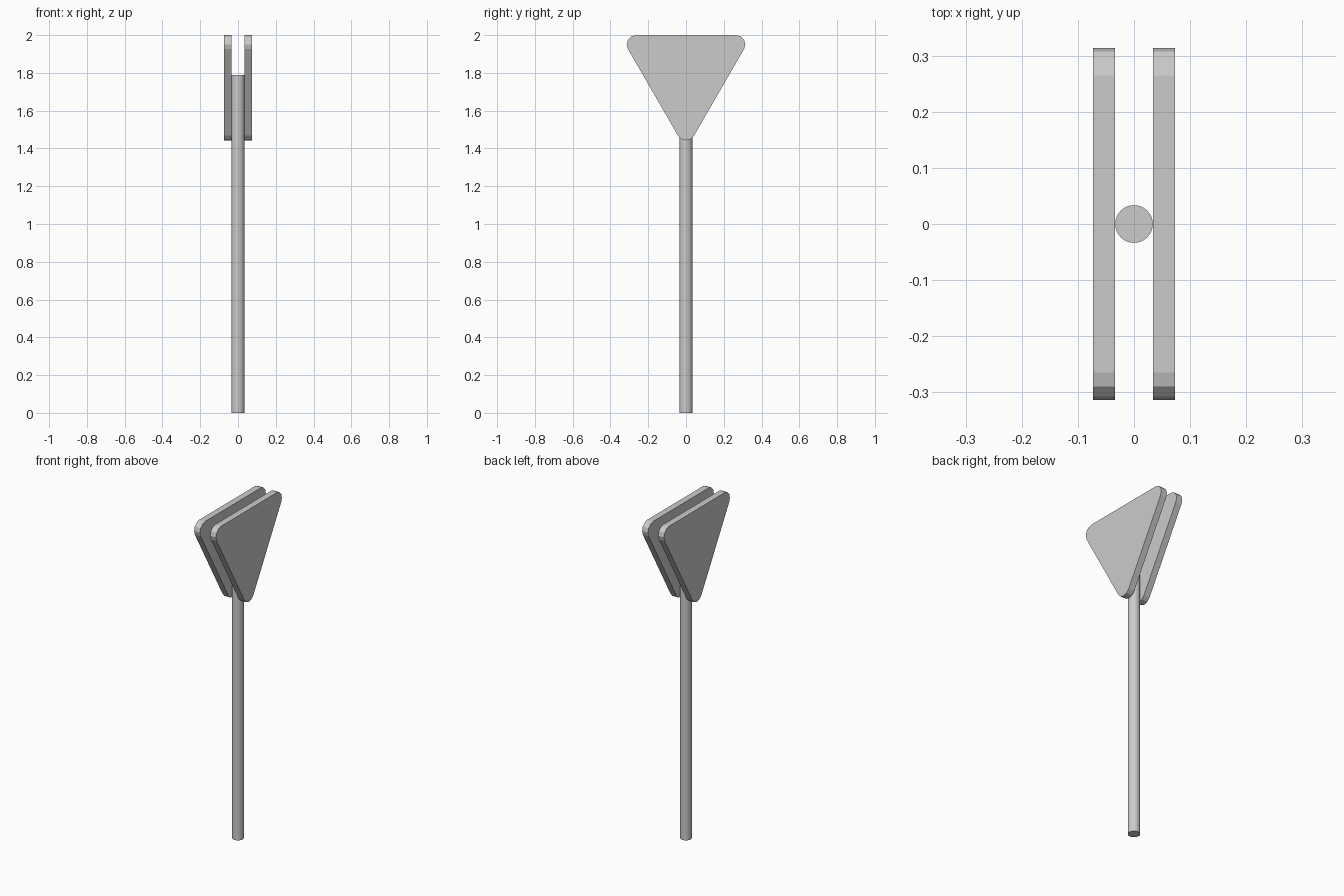
import bpy, bmesh, math

if "Cube" in bpy.data.objects:
    bpy.data.objects.remove(bpy.data.objects["Cube"])

grey = bpy.data.materials.new("light_grey")
grey.diffuse_color = (0.6, 0.6, 0.6, 1)
grey.use_nodes = True
grey.node_tree.nodes["Principled BSDF"].inputs["Base Color"].default_value = grey.diffuse_color


def finish(name, bm):
    bmesh.ops.recalc_face_normals(bm, faces=bm.faces)
    mesh = bpy.data.meshes.new(name)
    bm.to_mesh(mesh)
    bm.free()
    mesh.materials.append(grey)
    obj = bpy.data.objects.new(name, mesh)
    bpy.context.collection.objects.link(obj)
    return obj


# Rounded equilateral triangle outline (y, z), point down
R, HALF, TOP = 0.049, 0.265, 2.0
z_up = TOP - R
z_low = z_up - HALF * math.sqrt(3)
corners = [(HALF, z_up, -30), (-HALF, z_up, 90), (0, z_low, 210)]
outline = []
for cy, cz, start in corners:
    for i in range(5):
        a = math.radians(start + 30 * i)
        outline.append((cy + R * math.cos(a), cz + R * math.sin(a)))


# Two triangular sign plates, one on each side of the pole
def plate(name, x0, x1):
    bm = bmesh.new()
    face = bm.faces.new([bm.verts.new((x0, y, z)) for y, z in outline])
    out = bmesh.ops.extrude_face_region(bm, geom=[face])
    moved = [v for v in out["geom"] if isinstance(v, bmesh.types.BMVert)]
    bmesh.ops.translate(bm, verts=moved, vec=(x1 - x0, 0, 0))
    # keep a closed shell on the starting side
    if len(bm.faces) < len(outline) + 2:
        bmesh.ops.holes_fill(bm, edges=bm.edges, sides=0)
    finish(name, bm)


plate("left_plate", -0.073, -0.034)
plate("right_plate", 0.034, 0.073)

# Round pole between the plates
POLE_TOP = 1.79
bm = bmesh.new()
bmesh.ops.create_cone(bm, cap_ends=True, segments=32, radius1=0.0335,
                      radius2=0.0335, depth=POLE_TOP)
bmesh.ops.translate(bm, verts=bm.verts, vec=(0, 0, POLE_TOP / 2))
finish("pole", bm)
